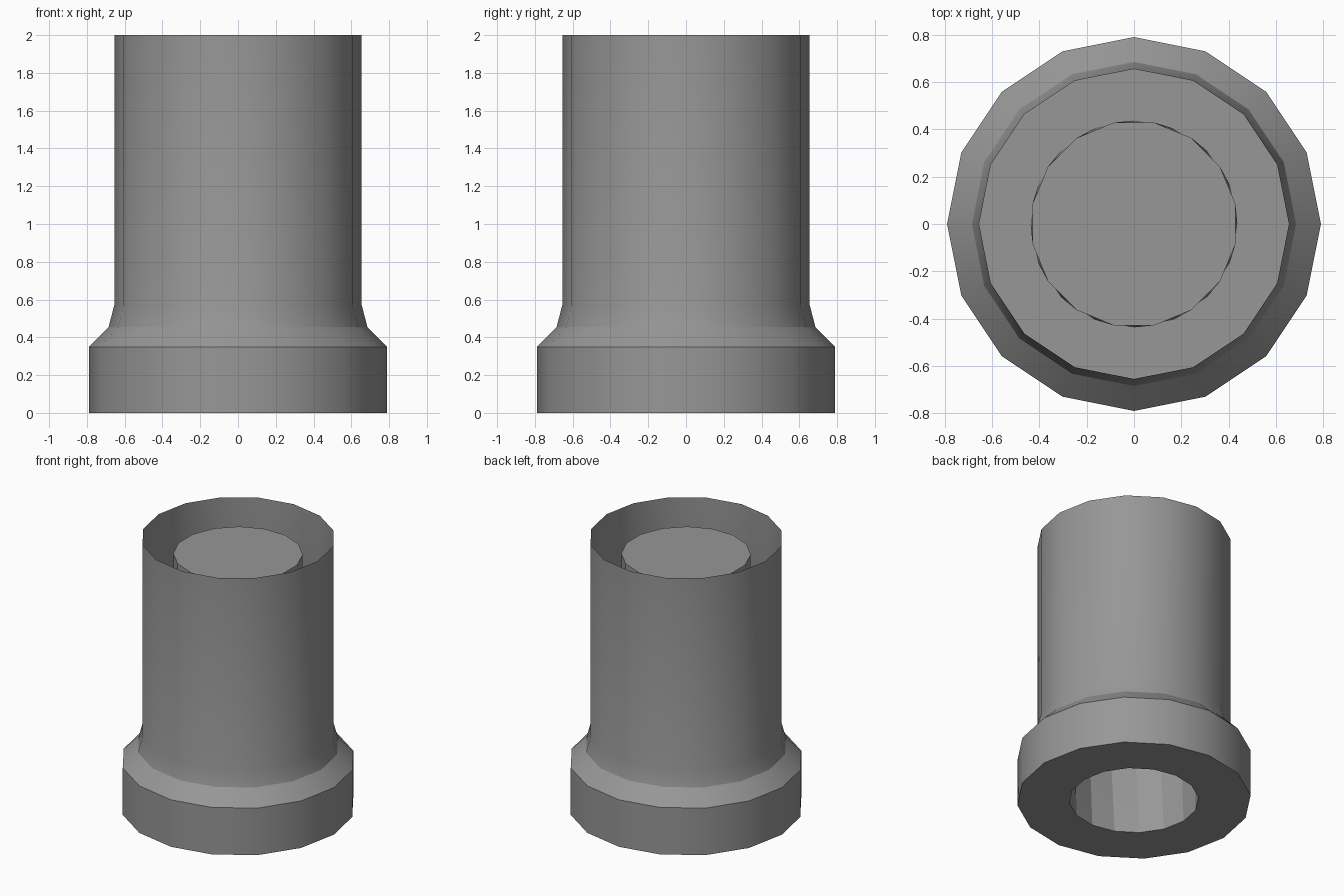
import bpy, bmesh, math

if "Cube" in bpy.data.objects:
    bpy.data.objects.remove(bpy.data.objects["Cube"])

SIDES = 16
STEP = 2 * math.pi / SIDES

# Profile (radius, height): bore top, base underside, flared collar, open rim
PROFILE = [(0.437, 1.88), (0.437, 0.0), (0.79, 0.0), (0.79, 0.35),
           (0.685, 0.455), (0.655, 0.57), (0.655, 2.0)]

bm = bmesh.new()


def ring(radius, z, turn=0.0):
    return [bm.verts.new((radius * math.cos(i * STEP + turn),
                          radius * math.sin(i * STEP + turn), z))
            for i in range(SIDES)]


# The closed top of the bore is twisted by one and a half sides
rings = [ring(r, z, STEP * 1.5 if k == 0 else 0.0)
         for k, (r, z) in enumerate(PROFILE)]

for k, (a, b) in enumerate(zip(rings, rings[1:])):
    for i in range(SIDES):
        j = (i + 1) % SIDES
        if k == 0:
            # Twisted bore wall in triangles
            bm.faces.new((a[i], a[j], b[j]))
            bm.faces.new((a[i], b[j], b[i]))
        else:
            bm.faces.new((a[i], a[j], b[j], b[i]))

# Cap closing the bore below the rim
bm.faces.new(rings[0][::-1])

mesh = bpy.data.meshes.new("collared_sleeve")
bm.to_mesh(mesh)
bm.free()
sleeve = bpy.data.objects.new("collared_sleeve", mesh)
bpy.context.collection.objects.link(sleeve)

# Dark grey finish
grey = bpy.data.materials.new("dark_grey")
grey.diffuse_color = (0.31, 0.31, 0.31, 1.0)
grey.use_nodes = True
grey.node_tree.nodes["Principled BSDF"].inputs["Base Color"].default_value = grey.diffuse_color
mesh.materials.append(grey)

bpy.context.view_layer.objects.active = sleeve
sleeve.select_set(True)
bpy.ops.object.shade_smooth_by_angle(angle=math.radians(25))
